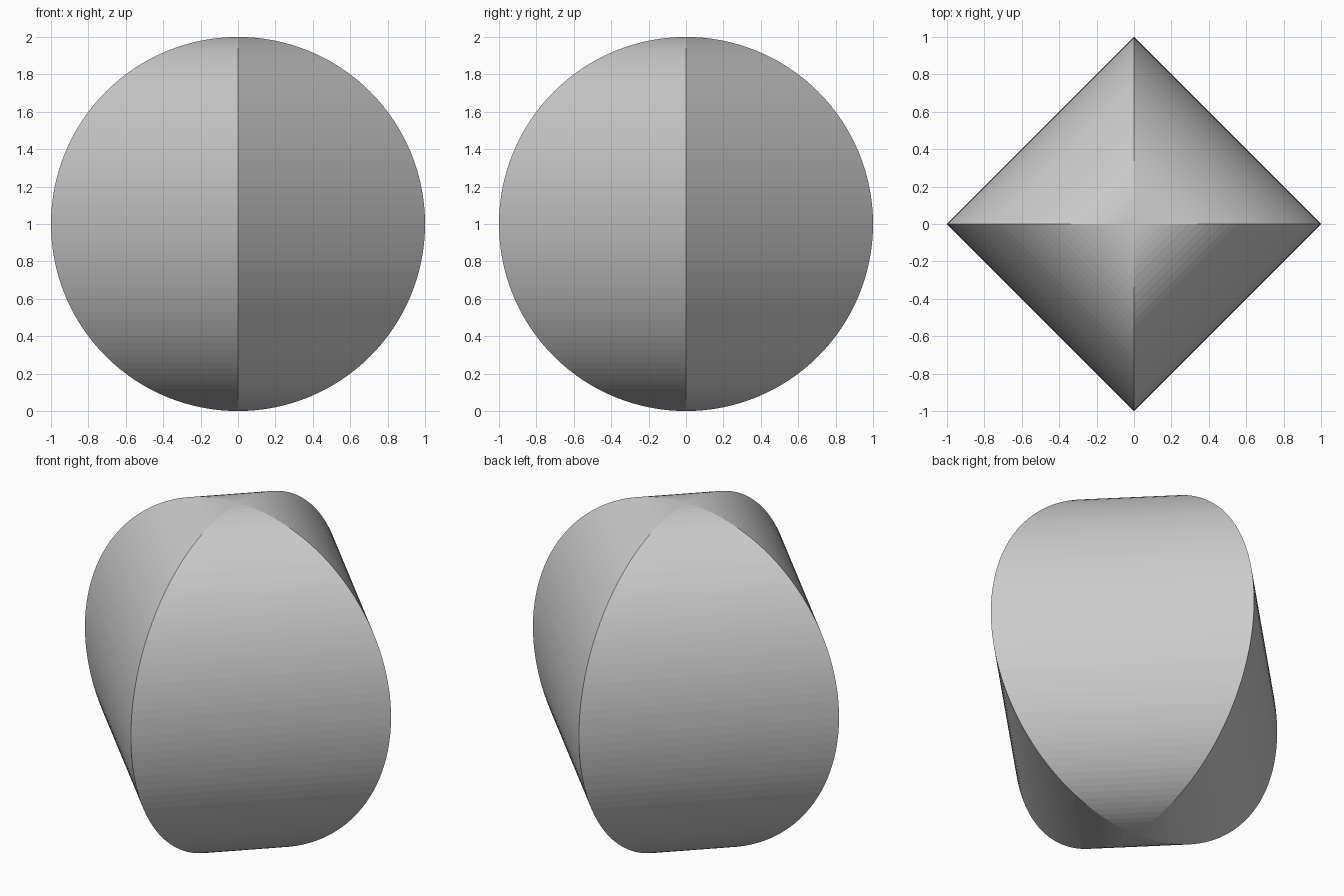
import bpy

# Remove the default cube
cube = bpy.data.objects.get("Cube")
if cube:
    bpy.data.objects.remove(cube, do_unlink=True)

# Plain grey material
GREY = (0.6, 0.6, 0.6, 1.0)
grey = bpy.data.materials.new("plain grey")
grey.use_nodes = True
grey.diffuse_color = GREY
grey.node_tree.nodes["Principled BSDF"].inputs["Base Color"].default_value = GREY

# Four-sided sphere: round profile, diamond cross-section, flat bands
bpy.ops.mesh.primitive_uv_sphere_add(segments=4, ring_count=64, radius=1, location=(0, 0, 1))
body = bpy.context.object
body.name = "four_sided_sphere"
body.data.name = "four_sided_sphere"
body.data.materials.append(grey)
bpy.ops.object.shade_flat()
